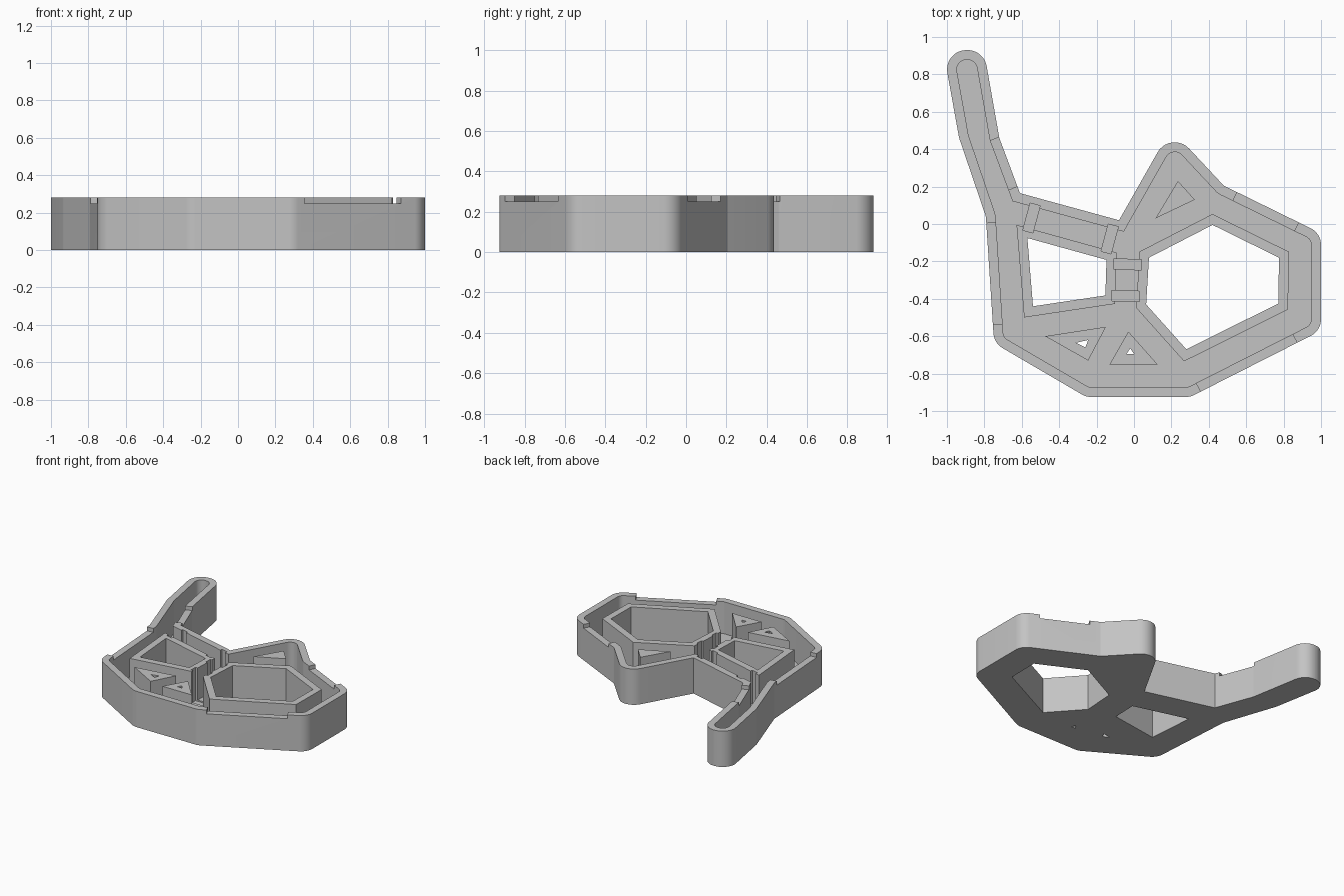
import bpy
import bmesh
import math
from mathutils import Vector

if "Cube" in bpy.data.objects:
    bpy.data.objects.remove(bpy.data.objects["Cube"], do_unlink=True)

HEIGHT, FLOOR, WALL, NOTCH = 0.28, 0.03, 0.052, 0.25

grey = bpy.data.materials.new("plain grey")
grey.use_nodes = True
grey.diffuse_color = (0.55, 0.55, 0.55, 1)
grey.node_tree.nodes["Principled BSDF"].inputs["Base Color"].default_value = grey.diffuse_color


def offset(corners, d):
    """Move every edge of a counter-clockwise outline inward by d."""
    result = []
    n = len(corners)
    for i, (x, y, r) in enumerate(corners):
        p = Vector((x, y))
        a = (p - Vector(corners[i - 1][:2])).normalized()
        b = (Vector(corners[(i + 1) % n][:2]) - p).normalized()
        na, nb = Vector((-a.y, a.x)), Vector((-b.y, b.x))
        q = p + (na + nb) * d / (1 + na.dot(nb))
        turn = a.x * b.y - a.y * b.x
        radius = max(r - d if turn > 0 else r + d, 0) if r else 0
        result.append((q.x, q.y, radius))
    return result


def rounded(corners, steps=10):
    """Replace each corner by an arc of its radius."""
    pts = []
    n = len(corners)
    for i, (x, y, r) in enumerate(corners):
        p = Vector((x, y))
        if r < 0.001:
            pts.append(p)
            continue
        a = (Vector(corners[i - 1][:2]) - p).normalized()
        b = (Vector(corners[(i + 1) % n][:2]) - p).normalized()
        half = a.angle(b) / 2
        centre = p + (a + b).normalized() * r / math.sin(half)
        start = p + a * r / math.tan(half) - centre
        sweep = start.angle_signed(p + b * r / math.tan(half) - centre)
        for k in range(steps + 1):
            t = -sweep * k / steps
            c, s = math.cos(t), math.sin(t)
            pts.append(centre + Vector((start.x * c - start.y * s, start.x * s + start.y * c)))
    return pts


def prism(name, pts, z0, z1):
    bm = bmesh.new()
    face = bm.faces.new([bm.verts.new((p[0], p[1], z0)) for p in pts])
    top = bmesh.ops.extrude_face_region(bm, geom=[face])["geom"]
    bmesh.ops.translate(bm, vec=(0, 0, z1 - z0),
                        verts=[v for v in top if isinstance(v, bmesh.types.BMVert)])
    bmesh.ops.recalc_face_normals(bm, faces=bm.faces)
    mesh = bpy.data.meshes.new(name)
    bm.to_mesh(mesh)
    bm.free()
    mesh.materials.append(grey)
    obj = bpy.data.objects.new(name, mesh)
    bpy.context.collection.objects.link(obj)
    return obj


def bar(centre, direction, length, width):
    c, d = Vector(centre), Vector(direction).normalized()
    s = Vector((-d.y, d.x)) * width / 2
    d = d * length / 2
    return [c - d - s, c + d - s, c + d + s, c - d + s]


def cut(obj, pts, z0, z1=0.4):
    cutter = prism("cutter", pts, z0, z1)
    cutter.hide_render = True
    mod = obj.modifiers.new("cut", "BOOLEAN")
    mod.operation, mod.solver, mod.object = "DIFFERENCE", "EXACT", cutter
    bpy.context.view_layer.objects.active = obj
    bpy.ops.object.modifier_apply(modifier=mod.name)
    bpy.data.objects.remove(cutter, do_unlink=True)


# Corners of the tray: x, y, rounding
outline = [(-1.02, 0.93, 0.104), (-0.935, 0.46, 0.1), (-0.792, 0.04, 0.05), (-0.748, -0.637, 0.1),
           (-0.255, -0.925, 0.1), (0.30, -0.925, 0.1), (1, -0.57, 0.1), (1, -0.05, 0.1),
           (0.48, 0.205, 0.03), (0.197, 0.508, 0.105), (-0.08, 0.02, 0),
           (-0.61, 0.165, 0), (-0.72, 0.46, 0.03), (-0.803, 0.93, 0.104)]
small_hole = [(-0.57, -0.075, 0), (-0.54, -0.44, 0), (-0.153, -0.382, 0), (-0.147, -0.192, 0)]
large_hole = [(0.42, -0.005, 0), (0.08, -0.18, 0), (0.065, -0.43, 0),
              (0.28, -0.67, 0), (0.772, -0.425, 0), (0.775, -0.18, 0)]

# Hollow tray
tray = prism("tray", rounded(outline), 0, HEIGHT)
cut(tray, rounded(offset(outline, WALL)), FLOOR)
for hole in (small_hole, large_hole):
    cut(tray, [c[:2] for c in hole], -0.1)

# Lowered spans in the rim
for p, q in [((-0.745, 0.455), (-0.64, 0.195)), ((-0.768, 0.005), (-0.73, -0.535)),
             ((0.345, -0.873), (0.86, -0.612)), ((0.54, 0.146), (0.868, -0.015))]:
    p, q = Vector(p), Vector(q)
    cut(tray, bar((p + q) / 2, q - p, (q - p).length, 0.09), NOTCH)

# Walls around the two openings
small_wall = prism("small_opening_wall", [c[:2] for c in offset(small_hole, -WALL)], 0, HEIGHT)
large_wall = prism("large_opening_wall", [c[:2] for c in offset(large_hole, -WALL)], 0, HEIGHT)
cut(small_wall, [c[:2] for c in small_hole], -0.1)
cut(large_wall, [c[:2] for c in large_hole], -0.1)

# Upright slots across the narrow channels
for centre, direction, walls in [((-0.548, 0.032), (0.27, 1), [small_wall]),
                                 ((-0.13, -0.08), (0.27, 1), [small_wall]),
                                 ((-0.035, -0.216), (1, -0.03), [small_wall, large_wall]),
                                 ((-0.045, -0.385), (1, -0.03), [small_wall, large_wall])]:
    for obj in [tray] + walls:
        cut(obj, bar(centre, direction, 0.15, 0.055), FLOOR - 0.01)

# Triangular posts, two of them with a small bore
back_post = prism("back_post", [(0.235, 0.23), (0.115, 0.03), (0.325, 0.13)], 0.01, HEIGHT)
left_post = prism("front_right_post", [(-0.475, -0.6), (-0.245, -0.73), (-0.15, -0.55)], 0.01, HEIGHT)
mid_post = prism("front_middle_post", [(-0.03, -0.575), (-0.13, -0.75), (0.125, -0.75)], 0.01, HEIGHT)
bores = [(left_post, [(-0.31, -0.635), (-0.26, -0.66), (-0.245, -0.62)]),
         (mid_post, [(-0.02, -0.665), (-0.04, -0.695), (0.0, -0.695)])]
for post, bore in bores:
    cut(post, bore, -0.1)
    cut(tray, bore, -0.1)

# Keep the edges sharp and the rounded corners smooth
parts = [tray, small_wall, large_wall, back_post, left_post, mid_post]
bpy.ops.object.select_all(action="DESELECT")
for obj in parts:
    obj.select_set(True)
bpy.context.view_layer.objects.active = tray
bpy.ops.object.shade_smooth_by_angle(angle=math.radians(25))
